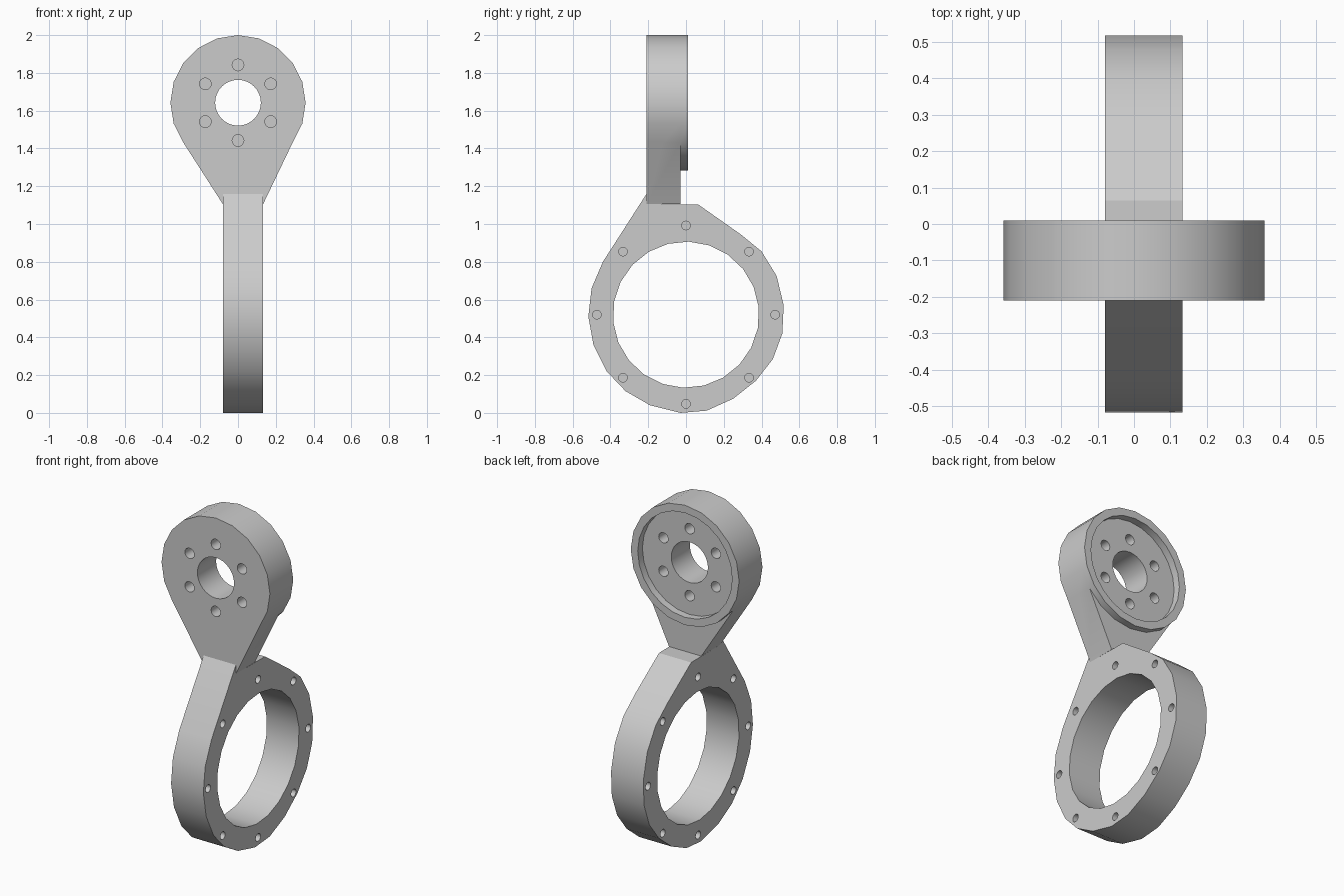
import bpy, bmesh
from math import cos, sin, radians, tau

cube = bpy.data.objects.get("Cube")
if cube:
    bpy.data.objects.remove(cube, do_unlink=True)

grey = bpy.data.materials.new("light grey")
grey.use_nodes = True
grey.diffuse_color = (0.6, 0.6, 0.6, 1)
grey.node_tree.nodes["Principled BSDF"].inputs["Base Color"].default_value = (0.6, 0.6, 0.6, 1)


def circle(center, r, sides, start=0.0):
    """Points of a polygon round center, from the start angle in degrees."""
    return [(center[0] + r * cos(radians(start) + tau * i / sides),
             center[1] + r * sin(radians(start) + tau * i / sides)) for i in range(sides)]


def prism(bm, outline, axis, a, b):
    """Extrude an outline (horizontal, z) along x or y from a to b."""
    place = (lambda u, v, d: (d, u, v)) if axis == "x" else (lambda u, v, d: (u, d, v))
    low = [bm.verts.new(place(u, v, a)) for u, v in outline]
    high = [bm.verts.new(place(u, v, b)) for u, v in outline]
    faces = [bm.faces.new(low), bm.faces.new(high)]
    n = len(outline)
    for i in range(n):
        j = (i + 1) % n
        faces.append(bm.faces.new((low[i], low[j], high[j], high[i])))
    bmesh.ops.recalc_face_normals(bm, faces=faces)


def make(name, solids, axis):
    """One object holding a prism for each (outline, a, b)."""
    bm = bmesh.new()
    for outline, a, b in solids:
        prism(bm, outline, axis, a, b)
    mesh = bpy.data.meshes.new(name)
    bm.to_mesh(mesh)
    bm.free()
    mesh.materials.append(grey)
    obj = bpy.data.objects.new(name, mesh)
    bpy.context.collection.objects.link(obj)
    return obj


def boolean(obj, tool, operation):
    """Apply a boolean and remove its helper."""
    tool.hide_render = True
    mod = obj.modifiers.new("boolean", "BOOLEAN")
    mod.object, mod.operation, mod.solver = tool, operation, "EXACT"
    bpy.context.view_layer.update()
    graph = bpy.context.evaluated_depsgraph_get()
    mesh = bpy.data.meshes.new_from_object(obj.evaluated_get(graph))
    obj.modifiers.clear()
    obj.data = mesh
    bpy.data.objects.remove(tool, do_unlink=True)


def smooth(obj):
    bpy.ops.object.select_all(action="DESELECT")
    obj.select_set(True)
    bpy.context.view_layer.objects.active = obj
    bpy.ops.object.shade_smooth_by_angle(angle=radians(30))


# Large lower ring with a shoulder rising to the neck
ring_c = (0, 0.52)
left, right = -0.08, 0.133
ring_outline = [(-0.21, 1.158), (-0.44, 0.8), (-0.5, 0.66), (-0.517, 0.51), (-0.49, 0.36),
                (-0.42, 0.22), (-0.32, 0.115), (-0.19, 0.04), (-0.03, 0), (0.11, 0.012),
                (0.25, 0.075), (0.37, 0.17), (0.46, 0.285), (0.51, 0.42), (0.517, 0.57),
                (0.48, 0.725), (0.4, 0.855), (0.29, 0.945), (0.065, 1.103), (-0.18, 1.105)]
ring = make("lower_ring", [(ring_outline, left, right)], "x")
bore = make("ring_bore", [(circle(ring_c, 0.387, 22, 6), left - 0.1, right + 0.1)], "x")
boolean(ring, bore, "DIFFERENCE")

# Blind screw holes on both sides of the ring
holes = []
for c in circle(ring_c, 0.472, 8):
    hole = circle(c, 0.023, 16)
    holes += [(hole, left - 0.1, left + 0.09), (hole, right - 0.09, right + 0.1)]
boolean(ring, make("ring_screw_holes", holes, "x"), "DIFFERENCE")
smooth(ring)

# Upper head: tapered plate with a round boss on its back
head_c = (0, 1.642)
front, plate_back, boss_back = -0.21, -0.03, 0.01
disc = circle(head_c, 0.358, 20, 18)
arc = [p for p in disc if p[1] > 1.41]
start = max(range(len(arc)), key=lambda i: arc[i][0] - arc[i][1])
arc = arc[start:] + arc[:start]
plate_outline = [(left, 1.105), (right, 1.105)] + arc
head = make("head_plate", [(plate_outline, front, plate_back)], "y")
boss = make("head_boss", [(disc, -0.12, boss_back)], "y")
boolean(head, boss, "UNION")

# Shallow round recess in the boss, then the central bore
recess = make("head_recess", [(circle(head_c, 0.312, 24), plate_back - 0.004, 0.1)], "y")
boolean(head, recess, "DIFFERENCE")
bore = make("head_bore", [(circle(head_c, 0.121, 32), -0.4, 0.2)], "y")
boolean(head, bore, "DIFFERENCE")

# Blind screw holes on both faces of the head
holes = []
for c in circle(head_c, 0.2, 6, 30):
    hole = circle(c, 0.031, 16)
    holes += [(hole, front - 0.1, front + 0.07), (hole, plate_back - 0.074, 0.1)]
boolean(head, make("head_screw_holes", holes, "y"), "DIFFERENCE")
smooth(head)
